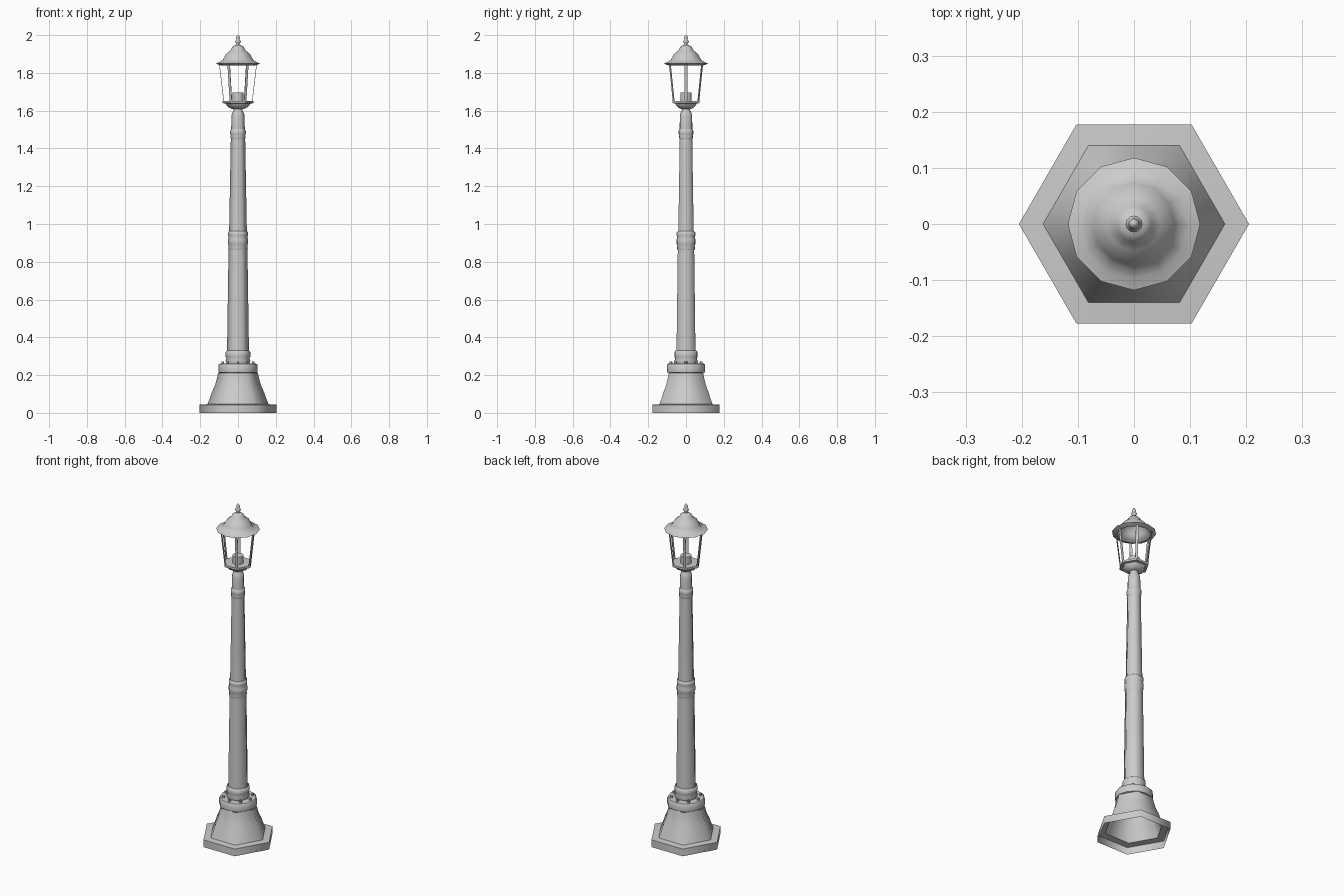
import bpy, bmesh, math
from mathutils import Matrix, Vector

if "Cube" in bpy.data.objects:
    bpy.data.objects.remove(bpy.data.objects["Cube"])


def finish(bm, name, angle=62):
    bmesh.ops.recalc_face_normals(bm, faces=bm.faces[:])
    me = bpy.data.meshes.new(name)
    bm.to_mesh(me)
    bm.free()
    ob = bpy.data.objects.new(name, me)
    bpy.context.collection.objects.link(ob)
    bpy.ops.object.select_all(action='DESELECT')
    ob.select_set(True)
    bpy.context.view_layer.objects.active = ob
    bpy.ops.object.shade_smooth_by_angle(angle=math.radians(angle))
    return ob


def turned(name, profile, hexness=1.0, cap_top=False, cap_bottom=False, angle=62):
    """Loft 12-point rings; each is (radius, z[, hexness]): 1 = hexagon, 0 = round."""
    bm = bmesh.new()
    rings = []
    for p in profile:
        r, z = p[0], p[1]
        h = p[2] if len(p) > 2 else hexness
        ring = []
        for i in range(12):
            k = r * (1 - h * (1 - math.cos(math.pi / 6))) if i % 2 else r
            a = i * math.pi / 6
            ring.append(bm.verts.new((k * math.cos(a), k * math.sin(a), z)))
        rings.append(ring)
    for a, b in zip(rings, rings[1:]):
        for i in range(12):
            j = (i + 1) % 12
            bm.faces.new((a[i], a[j], b[j], b[i]))
    if cap_top:
        bm.faces.new(rings[-1])
    if cap_bottom:
        bm.faces.new(rings[0])
    return finish(bm, name, angle)


# Hollow hexagonal foot flaring up to a rounder collar
turned("base", [(.205, 0), (.205, .043), (.162, .046), (.15, .075), (.138, .11),
                (.122, .145), (.112, .18), (.105, .212)])
turned("base_collar", [(.1, .212, .8), (.103, .215, .15), (.104, .222, .15),
                       (.104, .252, .15), (.099, .26, .15), (.06, .262, .15)], angle=50)

# Bolts around the collar
bm = bmesh.new()
for i in range(8):
    a = i * math.pi / 4
    bmesh.ops.create_cone(bm, cap_ends=True, segments=6, radius1=.008, radius2=.007, depth=.014,
                          matrix=Matrix.Translation((.08 * math.cos(a), .08 * math.sin(a), .266)))
finish(bm, "collar_bolts", 40)

# Post: foot ring, tapered lower shaft, middle ring, upper shaft, top ring, neck
turned("foot_ring", [(.06, .26), (.066, .275), (.061, .288), (.066, .298), (.066, .322), (.058, .33)],
       hexness=.5)
turned("lower_shaft", [(.058, .325), (.05, .87)])
turned("middle_ring", [(.048, .862), (.052, .872), (.049, .885), (.054, .895), (.054, .918),
                       (.049, .93), (.053, .94), (.053, .955), (.046, .962)], hexness=.5)
turned("upper_shaft", [(.047, .955), (.038, 1.455)])
turned("top_ring", [(.036, 1.448), (.041, 1.458), (.038, 1.468), (.042, 1.478), (.042, 1.492),
                    (.036, 1.502)], hexness=.5)
turned("neck", [(.036, 1.50), (.035, 1.57), (.031, 1.588), (.024, 1.6), (.024, 1.61),
                (.036, 1.613)], hexness=.5)

# Lantern tray with bulb holder
turned("lantern_tray", [(.034, 1.61), (.048, 1.617), (.058, 1.626), (.066, 1.638), (.081, 1.64),
                        (.081, 1.652)], cap_top=True, cap_bottom=True, angle=50)
turned("bulb_holder", [(.03, 1.648), (.03, 1.695)], hexness=0, cap_top=True, angle=50)

# Six thin corner strips leaning outward
bm = bmesh.new()
for i in range(6):
    lean = Matrix.Rotation(i * math.pi / 3, 4, 'Z')
    verts = []
    for r, z in ((.077, 1.65), (.1, 1.846)):
        for dr, dt in ((0, -.007), (.003, -.007), (.003, .007), (0, .007)):
            verts.append(bm.verts.new(lean @ Vector((r - .003 + dr, dt, z))))
    for k in range(4):
        j = (k + 1) % 4
        bm.faces.new((verts[k], verts[j], verts[4 + j], verts[4 + k]))
finish(bm, "lantern_bars", 30)

# Bell-shaped roof shell with a lip under the eave
turned("roof", [(.09, 1.84), (.1, 1.842), (.118, 1.85), (.098, 1.857), (.082, 1.867), (.073, 1.882),
                (.063, 1.9), (.048, 1.913), (.037, 1.923), (.031, 1.936), (.022, 1.944),
                (.01, 1.948)], hexness=0)
turned("finial", [(.01, 1.944), (.008, 1.955), (.015, 1.963), (.015, 1.969), (.008, 1.975),
                  (.01, 1.985), (.007, 1.995), (.002, 2.0)], hexness=0, cap_top=True)
